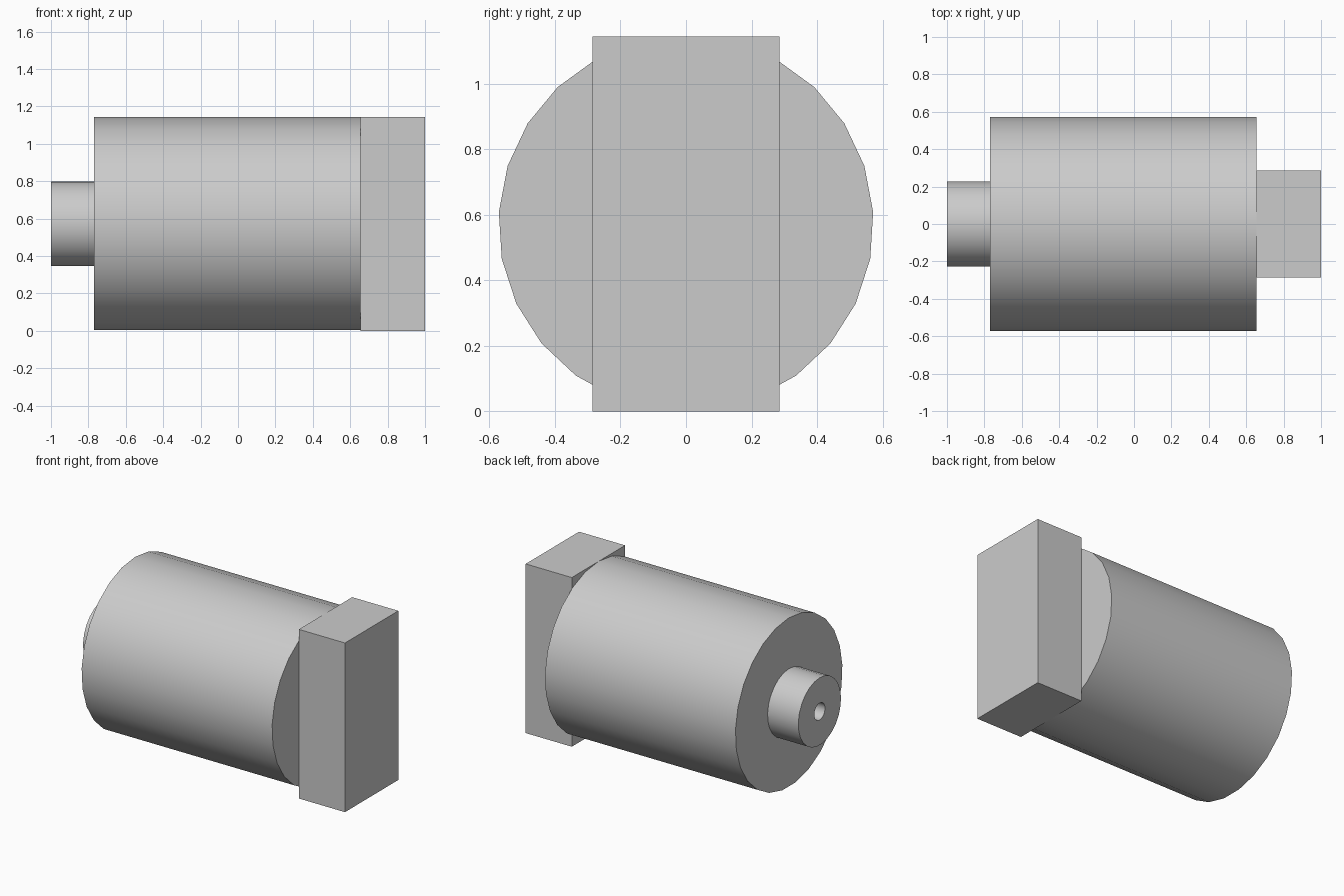
import bpy, bmesh, math

cube = bpy.data.objects.get("Cube")
if cube:
    bpy.data.objects.remove(cube, do_unlink=True)

SIDES = 25
AXIS_Z = 0.572

grey = bpy.data.materials.new("light_grey")
grey.use_nodes = True
colour = (0.6, 0.6, 0.6, 1)
grey.diffuse_color = colour
grey.node_tree.nodes["Principled BSDF"].inputs["Base Color"].default_value = colour


def add_object(name, bm):
    bmesh.ops.recalc_face_normals(bm, faces=bm.faces)
    mesh = bpy.data.meshes.new(name)
    bm.to_mesh(mesh)
    bm.free()
    mesh.materials.append(grey)
    obj = bpy.data.objects.new(name, mesh)
    bpy.context.collection.objects.link(obj)
    return obj


def lathe(name, profile):
    """Revolve (x, radius) points about the long axis, capping both ends."""
    bm = bmesh.new()
    rings = []
    for x, r in profile:
        ring = []
        for i in range(SIDES):
            a = math.tau * i / SIDES
            ring.append(bm.verts.new((x, r * math.sin(a), AXIS_Z + r * math.cos(a))))
        rings.append(ring)
    for a, b in zip(rings, rings[1:]):
        for i in range(SIDES):
            j = (i + 1) % SIDES
            bm.faces.new((a[i], a[j], b[j], b[i]))
    bm.faces.new(rings[0])
    bm.faces.new(rings[-1])
    obj = add_object(name, bm)
    bpy.ops.object.select_all(action="DESELECT")
    obj.select_set(True)
    bpy.context.view_layer.objects.active = obj
    bpy.ops.object.shade_smooth_by_angle(angle=math.radians(30))
    return obj


# Large drum with a narrow hollow boss on its right end
lathe("drum_with_boss", [(-0.77, 0.057), (-1.0, 0.057), (-1.0, 0.228),
                         (-0.77, 0.228), (-0.77, 0.572), (0.655, 0.572)])

# Rectangular end block
bm = bmesh.new()
bmesh.ops.create_cube(bm, size=1)
bmesh.ops.scale(bm, vec=(0.345, 0.57, 1.144), verts=bm.verts)
bmesh.ops.translate(bm, vec=(0.8275, 0, AXIS_Z), verts=bm.verts)
add_object("end_block", bm)
